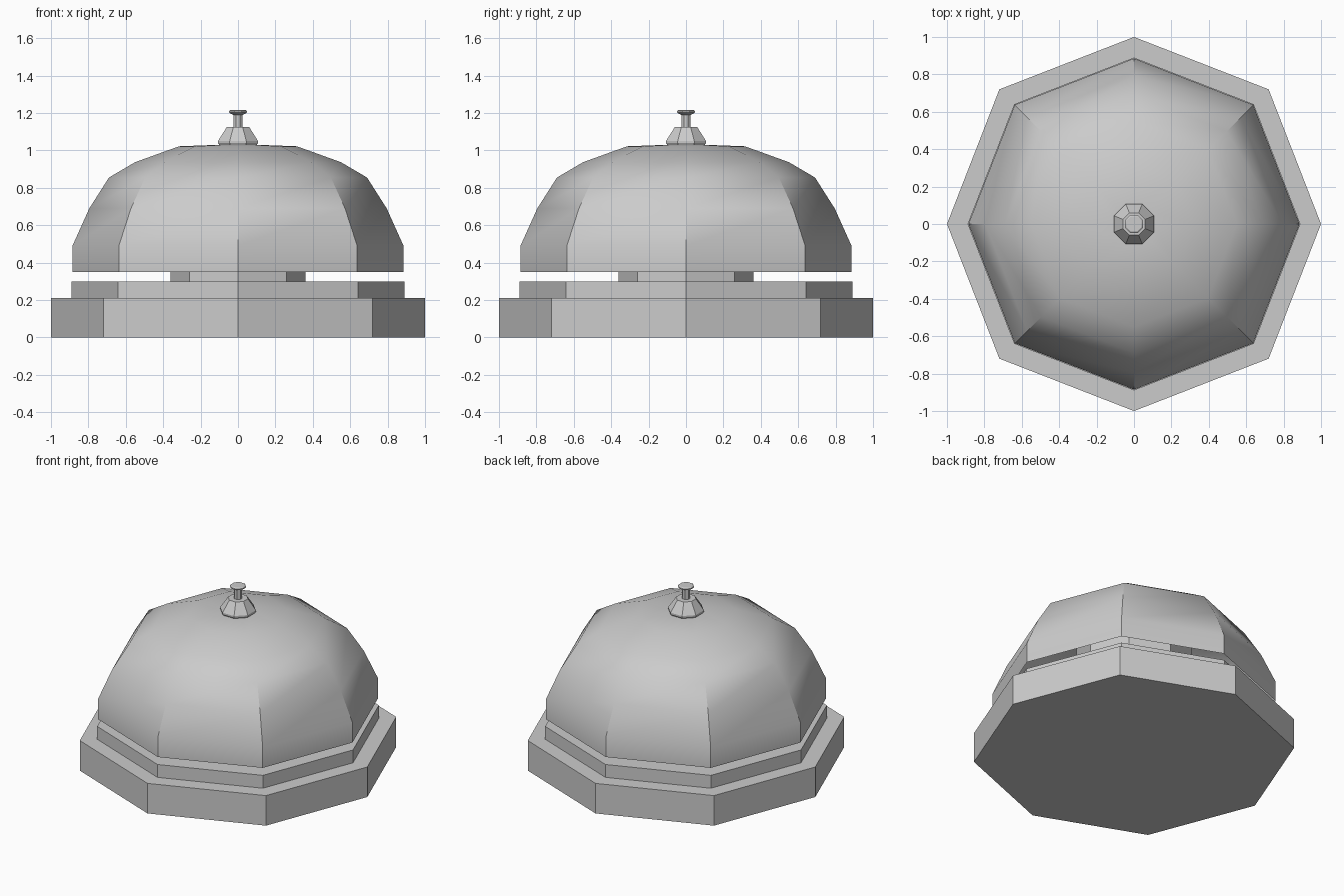
import bpy, bmesh, math

if "Cube" in bpy.data.objects:
    bpy.data.objects.remove(bpy.data.objects["Cube"])


def ring_points(r, z, flat):
    """Eight-sided ring: flat=True puts faces on the axes, else corners."""
    pts = []
    for i in range(8):
        if flat:
            a, k = math.pi / 8 + i * math.pi / 4, r / math.cos(math.pi / 8)
        else:
            a, k = i * math.pi / 4, r * (1.018 if i % 2 else 1.0)
        pts.append((k * math.cos(a), k * math.sin(a), z))
    return pts


def lathe(name, profile, flat=False, bottom=True, top=True, angle=39):
    """Stack octagonal rings along a (radius, height) profile."""
    bm = bmesh.new()
    rings = [[bm.verts.new(p) for p in ring_points(r, z, flat)] for r, z in profile]
    for lo, hi in zip(rings, rings[1:]):
        for i in range(8):
            j = (i + 1) % 8
            bm.faces.new((lo[i], lo[j], hi[j], hi[i]))
    if bottom:
        bm.faces.new(rings[0][::-1])
    if top:
        bm.faces.new(rings[-1])
    mesh = bpy.data.meshes.new(name)
    bm.to_mesh(mesh)
    bm.free()
    ob = bpy.data.objects.new(name, mesh)
    bpy.context.collection.objects.link(ob)
    bpy.ops.object.select_all(action='DESELECT')
    ob.select_set(True)
    bpy.context.view_layer.objects.active = ob
    bpy.ops.object.shade_smooth_by_angle(angle=math.radians(angle))
    return ob


# Stepped base
lathe("base", [(1, 0), (1, 0.21), (0.89, 0.21), (0.89, 0.30)])

# Inner post holding the dome above the base
lathe("inner_post", [(0.36, 0.30), (0.36, 0.90)])

# Hollow bell dome, open underneath
lathe("bell_dome", [(0.885, 0.35), (0.885, 0.49), (0.795, 0.69), (0.69, 0.855),
                    (0.55, 0.937), (0.315, 1.022), (0.10, 1.03)], bottom=False)

# Collar and push button on top
lathe("button_collar", [(0.095, 1.02), (0.107, 1.04), (0.107, 1.05), (0.06, 1.125)],
      flat=True, angle=30)
lathe("button_stem", [(0.025, 1.12), (0.025, 1.2)], flat=True, angle=30)
lathe("button_cap", [(0.025, 1.19), (0.048, 1.202), (0.048, 1.21), (0.04, 1.216)],
      flat=True, angle=30)
